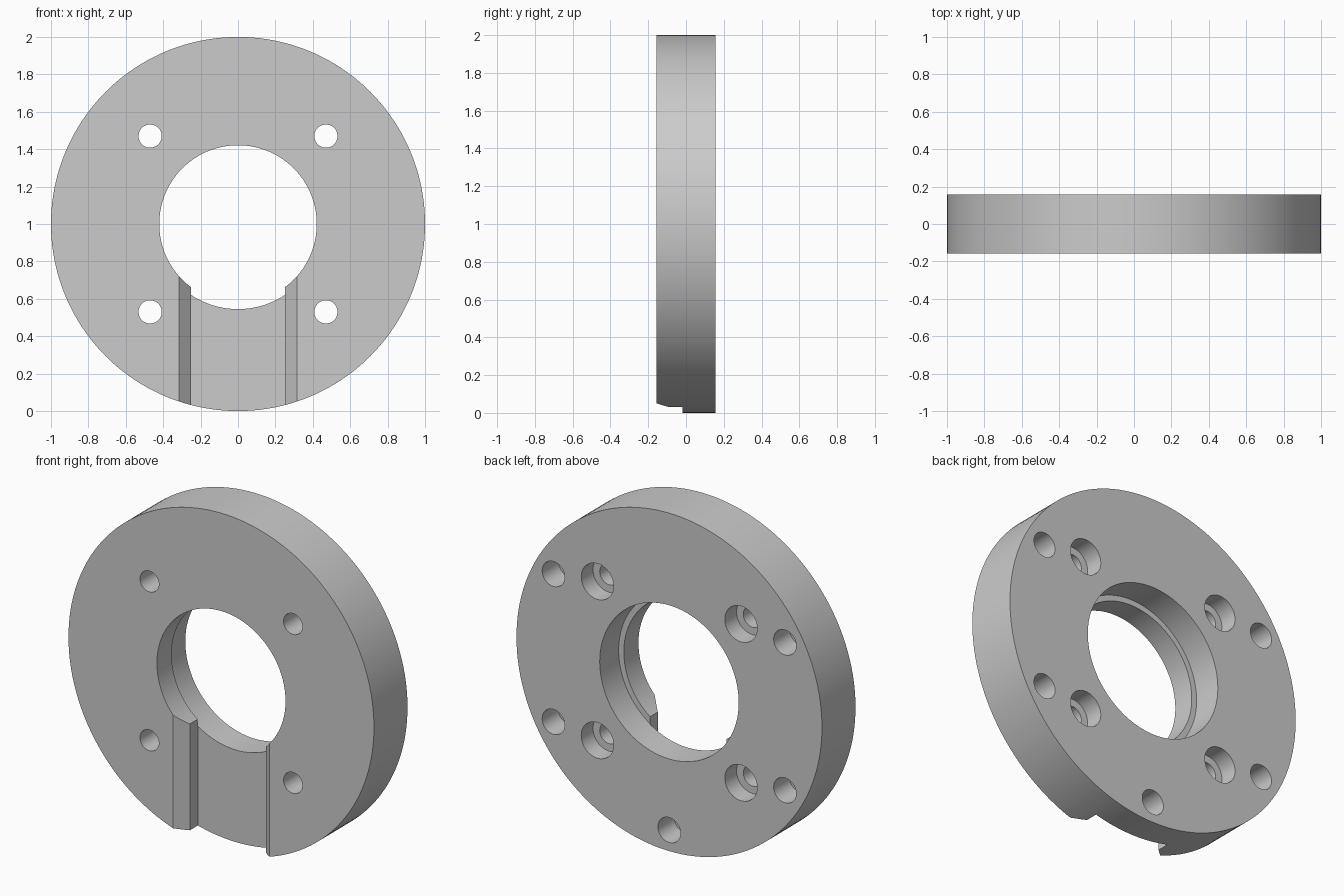
import bpy, bmesh, math
from mathutils import Matrix

cube = bpy.data.objects.get("Cube")
if cube:
    bpy.data.objects.remove(cube, do_unlink=True)

HALF = 0.157          # half of the plate thickness
FLOOR = -0.018        # depth of the slot floor and bore step
OUT = 0.1             # how far cutters stick out

steel = bpy.data.materials.new("plain grey")
steel.use_nodes = True
grey = (0.6, 0.6, 0.6, 1)
steel.diffuse_color = grey
steel.node_tree.nodes["Principled BSDF"].inputs["Base Color"].default_value = grey


def add_object(name, bm):
    bmesh.ops.recalc_face_normals(bm, faces=bm.faces)
    mesh = bpy.data.meshes.new(name)
    bm.to_mesh(mesh)
    bm.free()
    mesh.materials.append(steel)
    obj = bpy.data.objects.new(name, mesh)
    bpy.context.collection.objects.link(obj)
    return obj


def disc(name, x, z, radius, y0, y1, sides):
    """Cylinder along y, from y0 to y1."""
    bm = bmesh.new()
    place = Matrix.Translation((x, (y0 + y1) / 2, z)) @ Matrix.Rotation(math.pi / 2, 4, "X")
    bmesh.ops.create_cone(bm, cap_ends=True, segments=sides, radius1=radius,
                          radius2=radius, depth=y1 - y0, matrix=place)
    return add_object(name, bm)


def cut(target, cutter):
    cutter.hide_render = True
    mod = target.modifiers.new("cut", "BOOLEAN")
    mod.operation = "DIFFERENCE"
    mod.solver = "EXACT"
    mod.object = cutter
    bpy.context.view_layer.objects.active = target
    bpy.ops.object.modifier_apply(modifier=mod.name)
    bpy.data.objects.remove(cutter, do_unlink=True)


# Round plate
plate = disc("flange_plate", 0, 1, 1, -HALF, HALF, 160)

# Stepped bore, wider at the back
cut(plate, disc("bore_cutter", 0, 1, 0.421, -HALF - OUT, HALF + OUT, 128))
cut(plate, disc("back_bore_cutter", 0, 1, 0.455, FLOOR - 0.002, HALF + OUT, 128))

# Slot with chamfered mouth, running from the bore down to the rim
half_profile = [(0.25, FLOOR), (0.25, -0.093), (0.315, -HALF), (0.315, -HALF - OUT)]
profile = half_profile + [(-x, y) for x, y in reversed(half_profile)]
bm = bmesh.new()
base = bm.faces.new([bm.verts.new((x, y, -OUT)) for x, y in profile])
swept = bmesh.ops.extrude_face_region(bm, geom=[base])["geom"]
bmesh.ops.translate(bm, vec=(0, 0, 0.9),
                    verts=[g for g in swept if isinstance(g, bmesh.types.BMVert)])
cut(plate, add_object("slot_cutter", bm))

# Four through holes, counterbored from the back
for sx in (-1, 1):
    for sz in (-1, 1):
        x, z = 0.47 * sx, 1 + 0.47 * sz
        cut(plate, disc("screw_cutter", x, z, 0.062, -HALF - OUT, HALF + OUT, 40))
        cut(plate, disc("counterbore_cutter", x, z, 0.106, HALF - 0.11, HALF + OUT, 48))

# Five blind holes in the back
for degrees in (30, 150, 210, 270, 330):
    a = math.radians(degrees)
    cut(plate, disc("blind_cutter", 0.875 * math.cos(a), 1 + 0.875 * math.sin(a),
                    0.074, HALF - 0.15, HALF + OUT, 40))

# Smooth curved walls, sharp rims
bpy.ops.object.select_all(action="DESELECT")
plate.select_set(True)
bpy.context.view_layer.objects.active = plate
bpy.ops.object.shade_smooth_by_angle(angle=math.radians(30))
